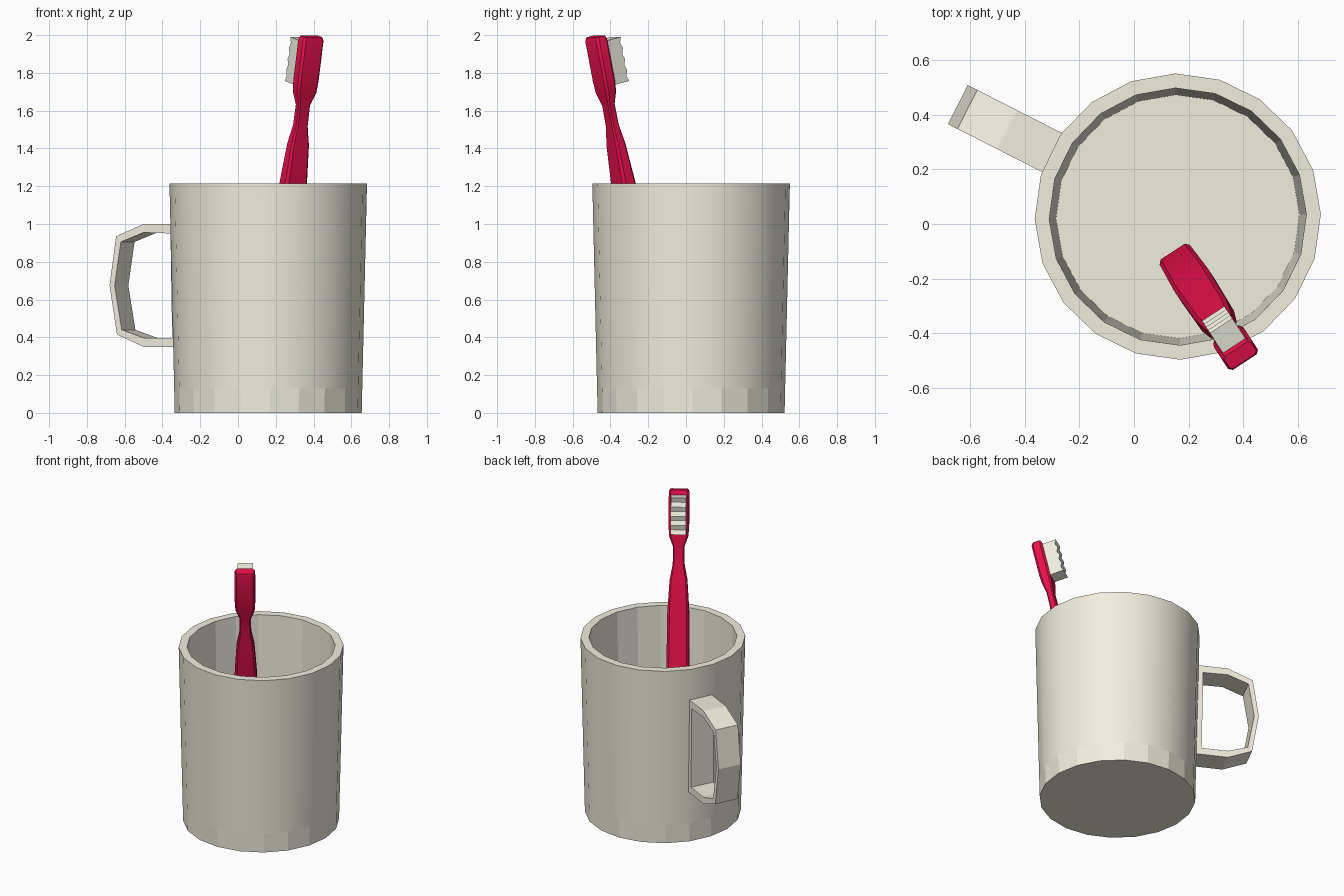
import bpy, bmesh
from math import cos, sin, radians
from mathutils import Vector

if "Cube" in bpy.data.objects:
    bpy.data.objects.remove(bpy.data.objects["Cube"])


def material(name, col):
    m = bpy.data.materials.new(name)
    m.diffuse_color = (*col, 1)
    m.use_nodes = True
    m.node_tree.nodes["Principled BSDF"].inputs["Base Color"].default_value = m.diffuse_color
    return m


CREAM = material("cream", (0.88, 0.86, 0.74))
WHITE = material("bristle_white", (0.86, 0.85, 0.75))
RED = material("red", (0.80, 0.005, 0.07))


def finish(name, bm, mat):
    bmesh.ops.recalc_face_normals(bm, faces=bm.faces)
    me = bpy.data.meshes.new(name)
    bm.to_mesh(me)
    bm.free()
    me.materials.append(mat)
    ob = bpy.data.objects.new(name, me)
    bpy.context.collection.objects.link(ob)
    return ob


def loft(bm, rings, caps=True):
    """Skin between equal-sized rings of points; returns one face list per band."""
    vr = [[bm.verts.new(p) for p in r] for r in rings]
    bands = []
    n = len(vr[0])
    for a, b in zip(vr, vr[1:]):
        bands.append([bm.faces.new((a[i], a[(i + 1) % n], b[(i + 1) % n], b[i]))
                      for i in range(n)])
    if caps:
        bm.faces.new(vr[0])
        bm.faces.new(vr[-1])
    return bands


# Cup: 20-sided turned wall, flat foot band, inner wall and floor
CX, CY, SIDES = 0.16, 0.027, 20


def circle(r, z):
    return [(CX + r * cos(radians(1 + 18 * i)), CY + r * sin(radians(1 + 18 * i)), z)
            for i in range(SIDES)]


bm = bmesh.new()
profile = [(0.495, 0), (0.498, 0.13), (0.523, 1.215), (0.47, 1.215), (0.445, 0.13)]
bands = loft(bm, [circle(r, z) for r, z in profile])
for f in bands[1]:
    f.smooth = True
cup = finish("cup", bm, CREAM)
# keep the rim and foot edges crisp around the smooth wall
for e in cup.data.edges:
    z0, z1 = (cup.data.vertices[v].co.z for v in e.vertices)
    e.use_edge_sharp = abs(z0 - z1) < 1e-4

# Cup handle: closed angular loop swept across its width
out_dir = Vector((cos(radians(153)), sin(radians(153)), 0))
side = Vector((-out_dir.y, out_dir.x, 0))
centre = Vector((CX, CY, 0))
outer = [(0.485, 1.0), (0.70, 1.0), (0.863, 0.935), (0.902, 0.675),
         (0.858, 0.415), (0.70, 0.35), (0.485, 0.35)]
inner = [(0.54, 0.95), (0.70, 0.955), (0.835, 0.905), (0.872, 0.675),
         (0.83, 0.44), (0.70, 0.397), (0.53, 0.397)]


def handle_ring(pts, w):
    return [centre + out_dir * r + side * w + Vector((0, 0, z)) for r, z in pts]


bm = bmesh.new()
loops = [handle_ring(outer, -0.08), handle_ring(outer, 0.08),
         handle_ring(inner, 0.08), handle_ring(inner, -0.08)]
loft(bm, loops + loops[:1], caps=False)
bmesh.ops.remove_doubles(bm, verts=bm.verts, dist=1e-5)
finish("cup_handle", bm, CREAM)

# Brush frame: leaning axis, width direction and bristle-facing direction
lean = Vector((0.547, -0.837, 0))
axis = (lean * 0.226 + Vector((0, 0, 1))).normalized()
wide = Vector((0.837, 0.547, 0))
face = (-lean + Vector((0, 0, 0.226))).normalized()


def brush_pt(z, w, t):
    """Point at axis height z, offset w across and t toward the bristles."""
    base = Vector((0.293, -0.333, 1.22)) + axis * (z - 1.22) / axis.z
    return base + wide * w + face * t


def section(z, w, t):
    """Chamfered rectangle of width w and thickness t."""
    a, b = w / 2, t / 2
    c = min(a, b) * 0.35
    pts = [(a, b - c), (a - c, b), (c - a, b), (-a, b - c),
           (-a, c - b), (c - a, -b), (a - c, -b), (a, c - b)]
    return [brush_pt(z, x, y) for x, y in pts]


# Toothbrush body
bm = bmesh.new()
loft(bm, [section(*s) for s in [
    (0.145, 0.11, 0.06), (0.165, 0.132, 0.08), (0.65, 0.148, 0.088),
    (1.22, 0.138, 0.082), (1.42, 0.112, 0.062), (1.52, 0.074, 0.045),
    (1.63, 0.072, 0.042), (1.70, 0.122, 0.066), (1.76, 0.13, 0.07),
    (1.975, 0.13, 0.07), (1.992, 0.115, 0.055)]])
body = finish("toothbrush_body", bm, RED)
bpy.context.view_layer.objects.active = body
body.select_set(True)
bpy.ops.object.shade_smooth_by_angle(angle=radians(30))

# Bristle block with a scalloped top
bm = bmesh.new()
z0, z1, teeth = 1.73, 1.963, 4
outline = [(z1, 0.03), (z0, 0.03)]
for i in range(2 * teeth + 1):
    outline.append((z0 + (z1 - z0) * i / (2 * teeth), 0.113 if i % 2 else 0.125))
loft(bm, [[brush_pt(z, w, t) for z, t in outline] for w in (-0.049, 0.049)])
finish("bristles", bm, WHITE)
